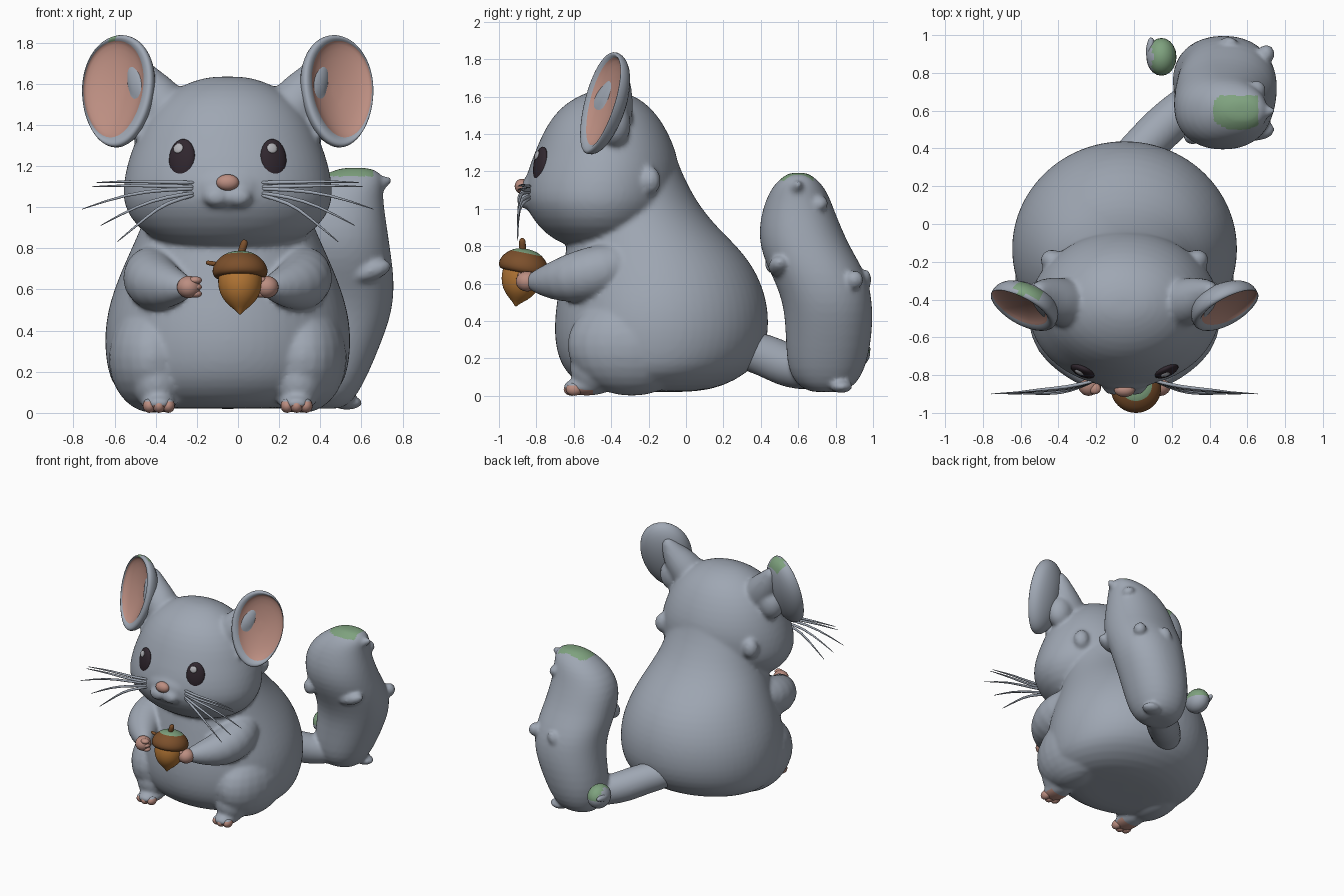
import bpy, bmesh, math
from mathutils import Vector, Matrix

if "Cube" in bpy.data.objects:
    bpy.data.objects.remove(bpy.data.objects["Cube"])

CX = -0.05  # symmetry plane of the animal


def mat(name, c):
    m = bpy.data.materials.new(name)
    m.diffuse_color = (*c, 1)
    m.use_nodes = True
    m.node_tree.nodes["Principled BSDF"].inputs["Base Color"].default_value = m.diffuse_color
    return m


FUR = mat("grey fur", (0.345, 0.385, 0.45))
PINK = mat("pink skin", (0.50, 0.27, 0.22))
DARK = mat("dark eye", (0.03, 0.02, 0.028))
SHINE = mat("eye shine", (0.45, 0.45, 0.48))
NUT = mat("nut orange", (0.45, 0.18, 0.035))
CAP = mat("cap brown", (0.20, 0.08, 0.025))
GREEN = mat("moss green", (0.21, 0.36, 0.21))


def finish(name, bm, mats, rule=None, subsurf=0):
    """Turn a bmesh into a smooth object; rule(face centre, normal) -> material index."""
    bmesh.ops.recalc_face_normals(bm, faces=bm.faces)
    me = bpy.data.meshes.new(name)
    bm.to_mesh(me)
    bm.free()
    ob = bpy.data.objects.new(name, me)
    bpy.context.collection.objects.link(ob)
    for m in mats:
        me.materials.append(m)
    for p in me.polygons:
        p.use_smooth = True
        if rule:
            p.material_index = rule(p.center, p.normal)
    if subsurf:
        s = ob.modifiers.new("smooth", 'SUBSURF')
        s.levels = s.render_levels = subsurf
    return ob


def evaluated_mesh(ob):
    dg = bpy.context.evaluated_depsgraph_get()
    dg.update()
    return bpy.data.meshes.new_from_object(ob.evaluated_get(dg))


def fuse(name, parts, mats, rule, voxel=.014, soft=8):
    """Melt overlapping parts into one soft skin."""
    bm = bmesh.new()
    for ob in parts:
        bm.from_mesh(evaluated_mesh(ob))
        bpy.data.objects.remove(ob)
    ob = finish(name, bm, mats)
    r = ob.modifiers.new("melt", 'REMESH')
    r.mode, r.voxel_size = 'VOXEL', voxel
    s = ob.modifiers.new("soften", 'SMOOTH')
    s.factor, s.iterations = .5, soft
    bm = bmesh.new()
    bm.from_mesh(evaluated_mesh(ob))
    bpy.data.objects.remove(ob)
    return finish(name, bm, mats, rule)


def skin(rings):
    """Bridge equal rings of points and close both ends with a fan."""
    bm = bmesh.new()
    vs = [[bm.verts.new(p) for p in r] for r in rings]
    n = len(vs[0])
    for a, b in zip(vs, vs[1:]):
        for i in range(n):
            bm.faces.new((a[i], a[(i + 1) % n], b[(i + 1) % n], b[i]))
    for r in (vs[0], vs[-1]):
        c = bm.verts.new(sum((v.co for v in r), Vector()) / n)
        for i in range(n):
            bm.faces.new((r[i], r[(i + 1) % n], c))
    return bm


def ellipse_ring(cx, cy, z, rx, ry, n=32, power=1):
    def bulge(v):
        return math.copysign(abs(v) ** power, v)
    return [Vector((cx + rx * bulge(math.cos(a)), cy + ry * bulge(math.sin(a)), z))
            for a in (2 * math.pi * i / n for i in range(n))]


def column(name, rows, power=1):
    """Stack of ellipses: rows of z, centre x, front y, back y, half width."""
    return finish(name, skin([ellipse_ring(x, (f + b) / 2, z, w, (b - f) / 2, 32, power)
                              for z, x, f, b, w in rows]), [FUR], None, 1)


def tube(name, pts, m=FUR, n=12, rounded=True):
    """Round limb along points of x, y, z, radius."""
    pos, rad = [Vector(p[:3]) for p in pts], [p[3] for p in pts]
    if rounded:
        d0, d1 = (pos[0] - pos[1]).normalized(), (pos[-1] - pos[-2]).normalized()
        pos = [pos[0] + d0 * rad[0] * .8] + pos + [pos[-1] + d1 * rad[-1] * .8]
        rad = [rad[0] * .5] + rad + [rad[-1] * .5]
    rings = []
    for i, p in enumerate(pos):
        t = (pos[min(i + 1, len(pos) - 1)] - pos[max(i - 1, 0)]).normalized()
        u = t.cross(Vector((0.1, 0.3, 1))).normalized()
        v = t.cross(u)
        rings.append([p + rad[i] * (u * math.cos(a) + v * math.sin(a)) for a in (2 * math.pi * k / n for k in range(n))])
    return finish(name, skin(rings), [m], None, 1)


def ball(name, c, r, mats=(FUR,), rot=(0, 0, 0), rule=None, seg=24):
    bm = bmesh.new()
    bmesh.ops.create_uvsphere(bm, u_segments=seg, v_segments=seg // 2 + 2, radius=1)
    R = Matrix.Rotation(rot[2], 4, 'Z') @ Matrix.Rotation(rot[1], 4, 'Y') @ Matrix.Rotation(rot[0], 4, 'X')
    bm.transform(Matrix.Translation(c) @ R @ Matrix.Diagonal((*r, 1)))
    return finish(name, bm, mats, rule)


# Torso and head
fur = [column("torso", [(z, CX, f, b, w) for z, f, b, w in (
    (.02, -.46, .06, .34), (.05, -.56, .2, .46), (.12, -.64, .33, .555), (.2, -.685, .4, .585),
    (.3, -.705, .438, .6), (.4, -.705, .445, .6), (.5, -.695, .435, .585), (.6, -.675, .405, .555),
    (.7, -.66, .355, .515), (.8, -.64, .275, .47), (.9, -.62, .17, .425), (1, -.6, .085, .385),
    (1.1, -.57, .025, .36), (1.2, -.55, -.025, .34), (1.32, -.5, -.065, .3), (1.42, -.45, -.14, .2))]),
    column("head", [(z, CX, f, b, w) for z, f, b, w in (
        (.79, -.58, -.32, .16), (.82, -.69, -.22, .32), (.9, -.79, -.14, .445), (1, -.855, -.07, .505),
        (1.08, -.875, -.04, .515), (1.2, -.85, -.03, .495), (1.3, -.81, -.05, .46), (1.4, -.77, -.09, .42),
        (1.5, -.71, -.15, .35), (1.57, -.635, -.22, .265), (1.615, -.55, -.3, .17), (1.635, -.48, -.38, .08))]),
    ball("chin", (CX, -.82, 1.025), (.06, .05, .04)), ball("bridge", (CX, -.82, 1.1), (.16, .06, .09))]
ball("nose", (CX, -.878, 1.12), (.055, .038, .04), [PINK])

for s, side in ((-1, "left"), (1, "right")):
    def X(x):
        return CX + s * x

    # Face
    fur += [ball("lip", (X(.055), -.855, 1.05), (.065, .052, .05)),
            ball("cheek_tuft", (X(.385), -.19, 1.15), (.06, .055, .075))]
    eye_at, eye_r, eye_rot = Vector((X(.222), -.778, 1.235)), Vector((.068, .028, .098)), (-.15, 0, s * .42)
    ball(side + "_eye", eye_at, eye_r, [DARK], eye_rot)
    turn = Matrix.Rotation(eye_rot[2], 3, 'Z') @ Matrix.Rotation(eye_rot[0], 3, 'X')
    spot = turn @ Vector((-.2 * eye_r.x, -.85 * eye_r.y, .5 * eye_r.z))
    ball(side + "_eye_shine", eye_at + spot, (.027, .008, .025), [SHINE], (eye_rot[0] - .15, 0, eye_rot[2] - .08), seg=12)
    for i, (tx, tz, rz) in enumerate(((.64, 1.12, 1.11), (.66, 1.10, 1.09), (.71, .99, 1.08),
                                      (.62, .91, 1.06), (.54, .83, 1.05))):
        sag = .04 if i > 1 else .012
        y = -.865 - .006 * i
        tube(f"{side}_whisker_{i + 1}", [
            (X(.16), -.83, rz + .01, .012), (X(.30), y, rz * .75 + tz * .25 + sag * .7, .011),
            (X(.064 + tx * .6), y - .01, rz * .4 + tz * .6 + sag, .009), (X(tx), -.9, tz, .003)], FUR, 6, False)

    # Ear: domed back, rolled rim and hollow pink lining shifted to the outer edge
    M = (Matrix.Translation((X(.525), -.435, 1.56)) @ Matrix.Rotation(s * math.radians(27), 4, 'Z')
         @ Matrix.Rotation(math.radians(-15), 4, 'X') @ Matrix.Rotation(s * .1, 4, 'Y'))
    profile = ((.2, .10, -.02, 0), (.5, .09, -.02, 0), (.8, .06, -.01, 0), (.96, .022, 0, 0), (1, -.015, 0, 0),
               (.975, -.036, .004, 0), (.91, -.036, .014, .005), (.85, -.022, .025, .012), (.82, -.010, .028, .015),
               (.6, .015, .027, .015), (.2, .03, .02, .01))
    rings = [[M @ Vector((s * (off + k * .19 * (1 + .1 * math.sin(a)) * math.cos(a)), d, up + k * .287 * math.sin(a)))
              for a in (2 * math.pi * i / 32 for i in range(32))] for k, d, off, up in profile]
    ear = finish(side + "_ear", skin(rings), [FUR, PINK, GREEN], None, 1)
    for p in ear.data.polygons:
        c = p.center
        if 32 * 7 <= p.index < 32 * 10 or p.index >= 32 * 11:
            p.material_index = 1
        elif s < 0 and c.z > 1.76 and -.62 < c.x < -.48 and c.y > -.385:
            p.material_index = 2
    fur.append(tube("ear_base", [(X(.23), -.43, 1.39, .13), (X(.315), -.42, 1.48, .135), (X(.375), -.395, 1.56, .12),
                                 (X(.42), -.37, 1.63, .09), (X(.45), -.35, 1.70, .055)], n=16))
    fur.append(ball("ear_root", (X(.43), -.385, 1.45), (.10, .09, .12)))
    for i in range(3):
        fur.append(ball("ear_tuft", (X(.37 + .03 * i), -.50 - .005 * i, 1.45 - .05 * i), (.026, .03, .06),
                        rot=(0, s * (.3 + .25 * i), 0), seg=12))

    # Limbs
    fur += [tube("arm", [(X(.36), -.36, .70, .13), (X(.375), -.50, .65, .155), (X(.345), -.63, .625, .135),
                         (X(.27), -.73, .612, .098), (X(.205), -.81, .61, .06)], n=16),
            ball("thigh", (X(.365), -.29, .27), (.215, .345, .27)),
            ball("shin", (X(.345), -.49, .15), (.12, .13, .14)),
            ball("foot", (X(.335), -.53, .048), (.085, .13, .047))]
    ball(side + "_hand", (X(.19), -.85, .612), (.057, .06, .054), [PINK])
    for i in range(3):
        ball(f"{side}_finger_{i + 1}", (X(.158), -.872 + .008 * i, .645 - .033 * i), (.033, .03, .019), [PINK], seg=12)
        ball(f"{side}_toe_{i + 1}", (X(.335) + .046 * (i - 1), -.61 + .012 * abs(i - 1), .035), (.032, .044, .035),
             [FUR, PINK], rule=lambda c, n: int(c.z < .057), seg=16)


# Body skin, with pink soles
fuse("body", fur, [FUR, PINK], lambda c, n: int(c.z < .035 and c.y < -.5 and abs(c.x - CX) > .25))


# Acorn: lathed nut, cap and stem, tipped slightly forward
def lathe(name, prof, mats, rule=None):
    bm = skin([ellipse_ring(0, 0, z, r, r, 32) for z, r in prof])
    bm.transform(Matrix.Translation((.01, -.878, .64)) @ Matrix.Rotation(-.2, 4, 'X'))
    return finish(name, bm, mats, rule, 1)


lathe("acorn_nut", [(-.165, .005), (-.145, .02), (-.12, .055), (-.08, .09), (-.03, .107), (.02, .108), (.07, .1)], [NUT])
lathe("acorn_cap", [(.02, .09), (.015, .115), (.03, .134), (.06, .136), (.09, .122), (.105, .108), (.125, .088),
                    (.142, .055), (.148, .01)],
      [CAP, GREEN], lambda c, n: int(c.z > .7 and (c.x - .01) ** 2 + (c.y + .855) ** 2 < .0085))
tube("acorn_stem", [(.01, -.87, .76, .022), (.022, -.875, .80, .019), (.03, -.875, .825, .022)], CAP, 8)
tube("acorn_twig", [(-.09, -.87, .72, .012), (-.145, -.87, .73, .014)], CAP, 8)

# Bushy tail on a thin bent root, with loose tufts
tail = [tube("tail_root", [(-.06, .30, .25, .11), (.06, .42, .22, .115), (.16, .52, .17, .12),
                           (.27, .62, .135, .11), (.38, .70, .14, .1)], n=16),
        column("tail_brush", [
            (.02, .40, .66, .84, .11), (.06, .40, .59, .91, .16), (.14, .41, .545, .955, .2), (.25, .43, .535, .985, .23),
            (.4, .47, .53, 1.0, .25), (.5, .49, .515, .995, .26), (.6, .495, .48, .98, .265), (.7, .485, .43, .935, .27),
            (.8, .475, .395, .875, .265), (.9, .468, .39, .83, .258), (1.0, .475, .41, .79, .235),
            (1.08, .505, .44, .76, .2), (1.14, .55, .48, .72, .16), (1.18, .57, .53, .67, .11),
            (1.192, .57, .56, .64, .05)], .92),
        tube("tail_tip_curl", [(.58, .58, 1.07, .10), (.66, .59, 1.11, .06), (.73, .60, 1.13, .022)])]
for c, r, ry in (((.64, .50, .69), (.11, .06, .05), -.3), ((.70, .90, .62), (.045, .05, .05), 0),
                 ((.53, .83, .05), (.075, .06, .035), 0), ((.50, .965, .62), (.04, .025, .06), .4),
                 ((.65, .71, 1.03), (.05, .05, .04), .5), ((.31, .47, .71), (.05, .05, .06), 0)):
    tail.append(ball("tail_tuft", c, r, rot=(0, ry, 0), seg=16))
fuse("tail", tail, [FUR, GREEN], lambda c, n: int(c.z > 1.15 and n.z > .55 and .42 < c.x < .66 and c.y < .68), .013, 5)
ball("tail_side_lump", (.145, .885, .23), (.08, .10, .09), [FUR, GREEN],
     rule=lambda c, n: int(n.z > .1 and c.x > .1), seg=20)
tube("tail_side_hook", [(.13, .84, .23, .04), (.085, .90, .24, .035), (.09, .97, .25, .02)], n=10)
